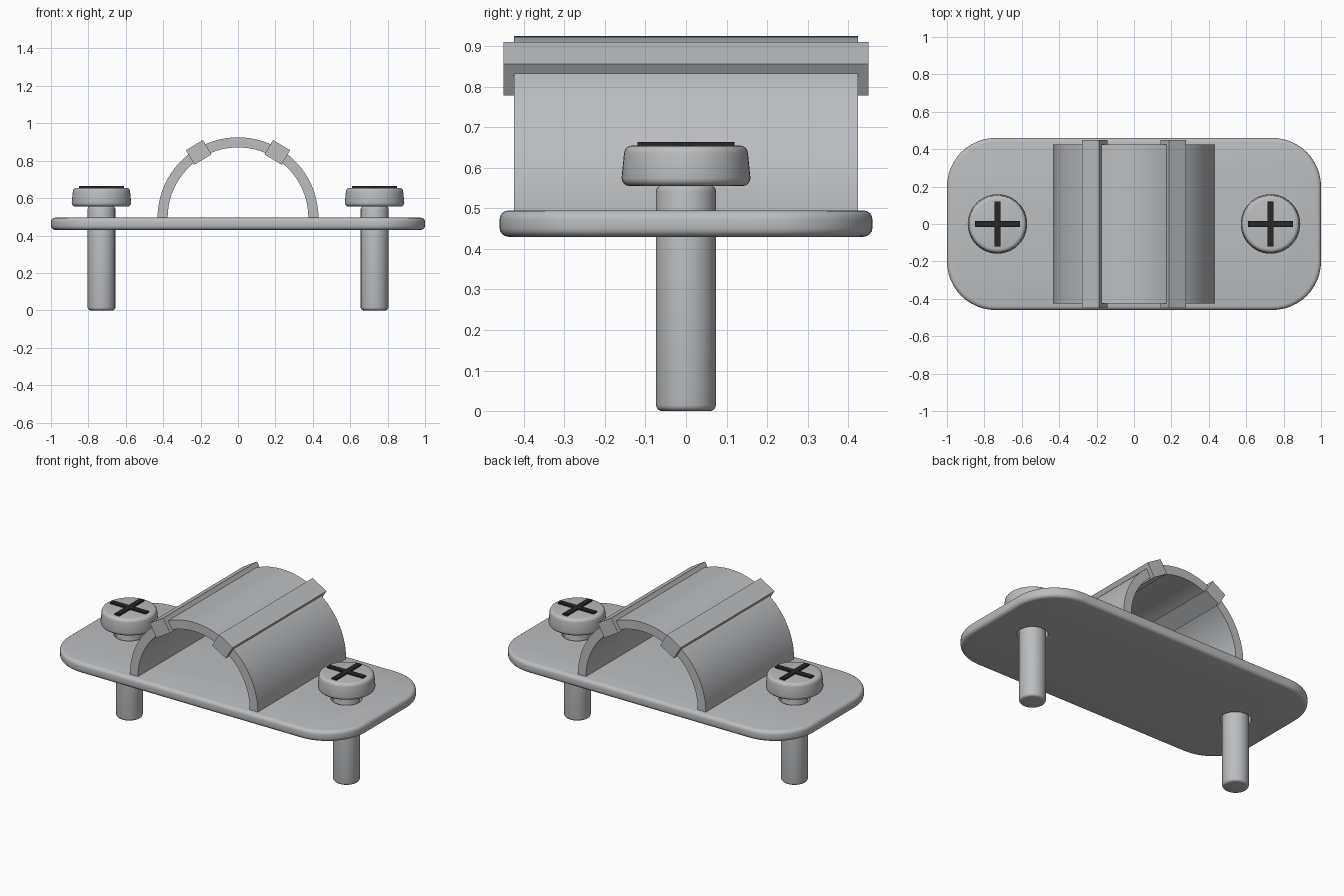
import bpy, bmesh
from math import sin, cos, pi, radians
from mathutils import Matrix, Vector

cube = bpy.data.objects.get("Cube")
if cube:
    bpy.data.objects.remove(cube, do_unlink=True)


def material(name, rgb):
    m = bpy.data.materials.new(name)
    m.use_nodes = True
    m.diffuse_color = (*rgb, 1)
    m.node_tree.nodes["Principled BSDF"].inputs["Base Color"].default_value = (*rgb, 1)
    return m


steel = material("grey_steel", (0.50, 0.51, 0.525))
dark = material("dark_slot", (0.02, 0.02, 0.022))


def finish(name, bm, mat, smooth=True):
    bmesh.ops.recalc_face_normals(bm, faces=bm.faces)
    me = bpy.data.meshes.new(name)
    bm.to_mesh(me)
    bm.free()
    ob = bpy.data.objects.new(name, me)
    bpy.context.collection.objects.link(ob)
    me.materials.append(mat)
    if smooth:
        activate(ob)
        bpy.ops.object.shade_smooth_by_angle(angle=radians(35))
    return ob


def activate(ob):
    bpy.ops.object.select_all(action='DESELECT')
    ob.select_set(True)
    bpy.context.view_layer.objects.active = ob


def extrude(points, offset):
    """Closed prism from an outline pushed along an offset."""
    bm = bmesh.new()
    face = bm.faces.new([bm.verts.new(p) for p in points])
    new = bmesh.ops.extrude_face_region(bm, geom=[face])["geom"]
    bmesh.ops.translate(bm, vec=offset,
                        verts=[v for v in new if isinstance(v, bmesh.types.BMVert)])
    return bm


def lathe(name, profile, x, mat):
    """Turn a (radius, z) profile about a vertical axis at x."""
    bm = bmesh.new()
    vs = [bm.verts.new((r, 0, z)) for r, z in profile]
    es = [bm.edges.new(pair) for pair in zip(vs, vs[1:])]
    bmesh.ops.spin(bm, geom=vs + es, cent=(0, 0, 0), axis=(0, 0, 1),
                   angle=2 * pi, steps=48)
    bmesh.ops.remove_doubles(bm, verts=bm.verts, dist=1e-4)
    bmesh.ops.translate(bm, verts=bm.verts, vec=(x, 0, 0))
    return finish(name, bm, mat)


def box(name, size, matrix, mat):
    bm = bmesh.new()
    bmesh.ops.create_cube(bm, size=1, matrix=matrix @ Matrix.Diagonal((*size, 1)))
    return finish(name, bm, mat, False)


def rounded(r0, z0, r1, z1, b):
    """Solid profile with softened lower and upper rims."""
    low = [(r0 - b + b * sin(a), z0 + b - b * cos(a))
           for a in [i * pi / 8 for i in range(5)]]
    high = [(r1 - b + b * cos(a), z1 - b + b * sin(a))
            for a in [i * pi / 8 for i in range(5)]]
    return [(0, z0)] + low + high + [(0, z1)]


# Base plate with rounded corners and softened rims
HX, HY, R = 1.0, 0.46, 0.26
PLATE_LOW, PLATE_TOP = 0.43, 0.495
outline = []
for k, (sx, sy) in enumerate([(1, 1), (-1, 1), (-1, -1), (1, -1)]):
    for i in range(13):
        a = (k + i / 12) * pi / 2
        outline.append((sx * (HX - R) + R * cos(a), sy * (HY - R) + R * sin(a), PLATE_LOW))
bm = extrude(outline, (0, 0, PLATE_TOP - PLATE_LOW))
rims = [e for e in bm.edges if abs(e.verts[0].co.z - e.verts[1].co.z) < 1e-5]
bmesh.ops.bevel(bm, geom=rims, offset=0.022, segments=4, profile=0.5, affect='EDGES')
plate = finish("base_plate", bm, steel, False)

# Screw holes through the plate
SCREW_X = 0.73
for side in (-1, 1):
    bm = bmesh.new()
    bmesh.ops.create_cone(bm, cap_ends=True, segments=48, radius1=0.086, radius2=0.086,
                          depth=0.3, matrix=Matrix.Translation((side * SCREW_X, 0, 0.46)))
    cutter = finish("hole_cutter", bm, steel, False)
    cutter.hide_render = True
    mod = plate.modifiers.new("hole", 'BOOLEAN')
    mod.operation, mod.solver, mod.object = 'DIFFERENCE', 'EXACT', cutter
    activate(plate)
    bpy.ops.object.modifier_apply(modifier=mod.name)
    bpy.data.objects.remove(cutter, do_unlink=True)
activate(plate)
bpy.ops.object.shade_smooth_by_angle(angle=radians(35))

# Half-round saddle
OUT, INN, HALF = 0.43, 0.376, 0.424
arc = [i * pi / 48 for i in range(49)]
section = [(OUT * cos(a), -HALF, PLATE_TOP + OUT * sin(a)) for a in arc]
section += [(INN * cos(a), -HALF, PLATE_TOP + INN * sin(a)) for a in reversed(arc)]
finish("saddle_arch", extrude(section, (0, 2 * HALF, 0)), steel)

for side, label in ((1, "left"), (-1, "right")):
    # Long rib across the saddle
    tilt = Matrix.Rotation(side * radians(31), 4, 'Y')
    place = Matrix.Translation((0, 0, PLATE_TOP)) @ tilt @ Matrix.Translation((0, 0, 0.408))
    box(label + "_rib", (0.107, 0.90, 0.09), place, steel)

    # Screw shank, head and cross slot
    x = side * SCREW_X
    lathe(label + "_screw_shank", rounded(0.074, 0, 0.074, 0.557, 0.015), x, steel)
    lathe(label + "_screw_head", rounded(0.159, 0.555, 0.153, 0.655, 0.02), x, steel)
    slot = Matrix.Translation((x, 0, 0.659))
    box(label + "_slot_across", (0.24, 0.032, 0.009), slot, dark)
    box(label + "_slot_along", (0.032, 0.24, 0.0088), slot, dark)
